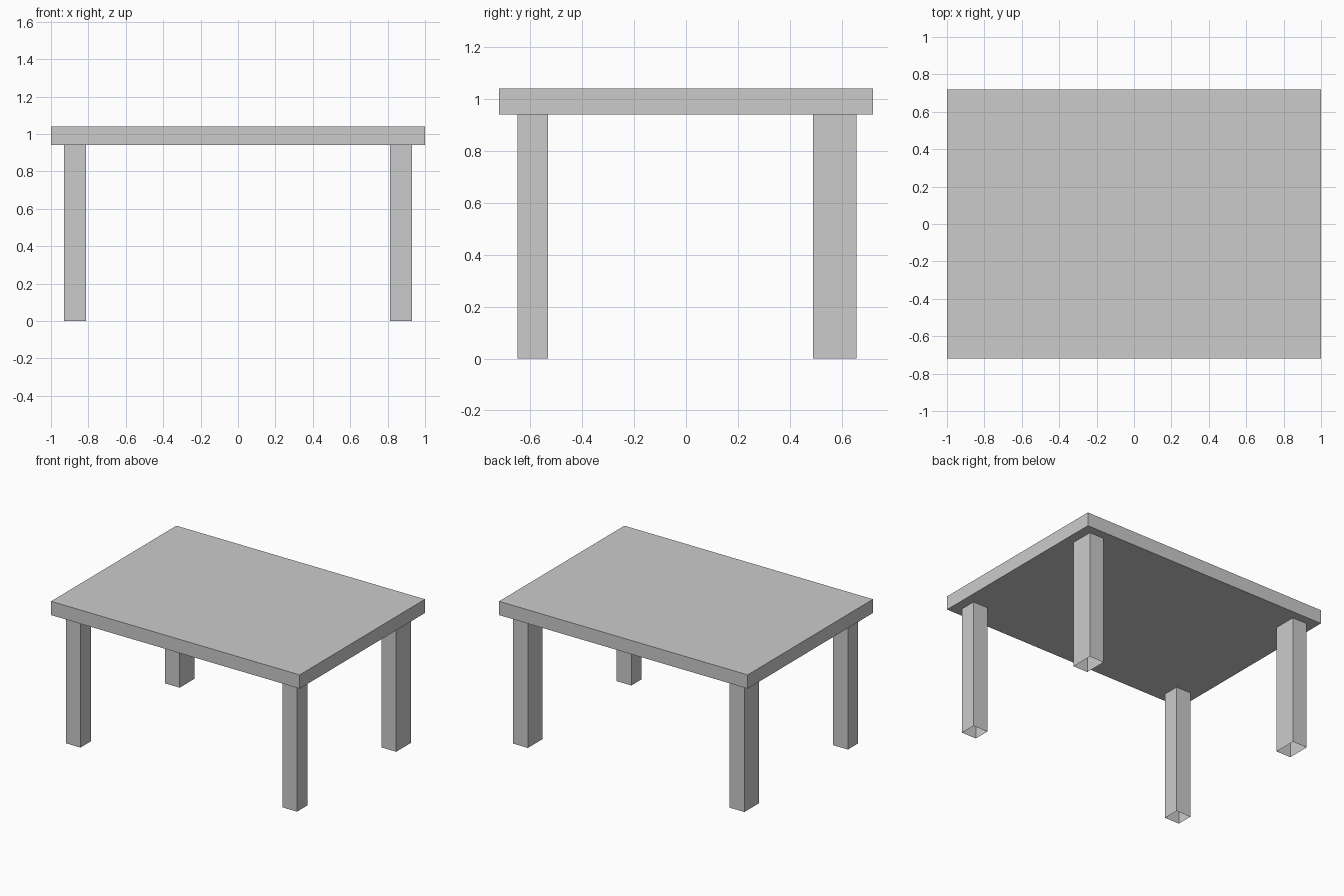
import bpy
import bmesh

if "Cube" in bpy.data.objects:
    bpy.data.objects.remove(bpy.data.objects["Cube"])


def box(name, x, y, z, open_ends=False):
    """Box between (min, max) ranges; open_ends leaves out the top and bottom faces."""
    bm = bmesh.new()
    bmesh.ops.create_cube(bm, size=1)
    for v in bm.verts:
        v.co = [lo if c < 0 else hi for c, (lo, hi) in zip(v.co, (x, y, z))]
    bm.normal_update()
    if open_ends:
        ends = [f for f in bm.faces if abs(f.normal.z) > 0.5]
        bmesh.ops.delete(bm, geom=ends, context='FACES_ONLY')
    mesh = bpy.data.meshes.new(name)
    bm.to_mesh(mesh)
    bm.free()
    obj = bpy.data.objects.new(name, mesh)
    bpy.context.collection.objects.link(obj)
    return obj


TOP_Z, UNDERSIDE_Z = 1.04, 0.94

# Table top slab
box("table_top", (-1, 1), (-0.72, 0.72), (UNDERSIDE_Z, TOP_Z))

# Hollow legs, open at the foot; the back pair is deeper than the front pair
for row, y in (("front", (-0.65, -0.532)), ("back", (0.49, 0.657))):
    for side, x in (("left", (-0.93, -0.812)), ("right", (0.812, 0.93))):
        box(f"{row}_{side}_leg", x, y, (0, UNDERSIDE_Z), open_ends=True)
